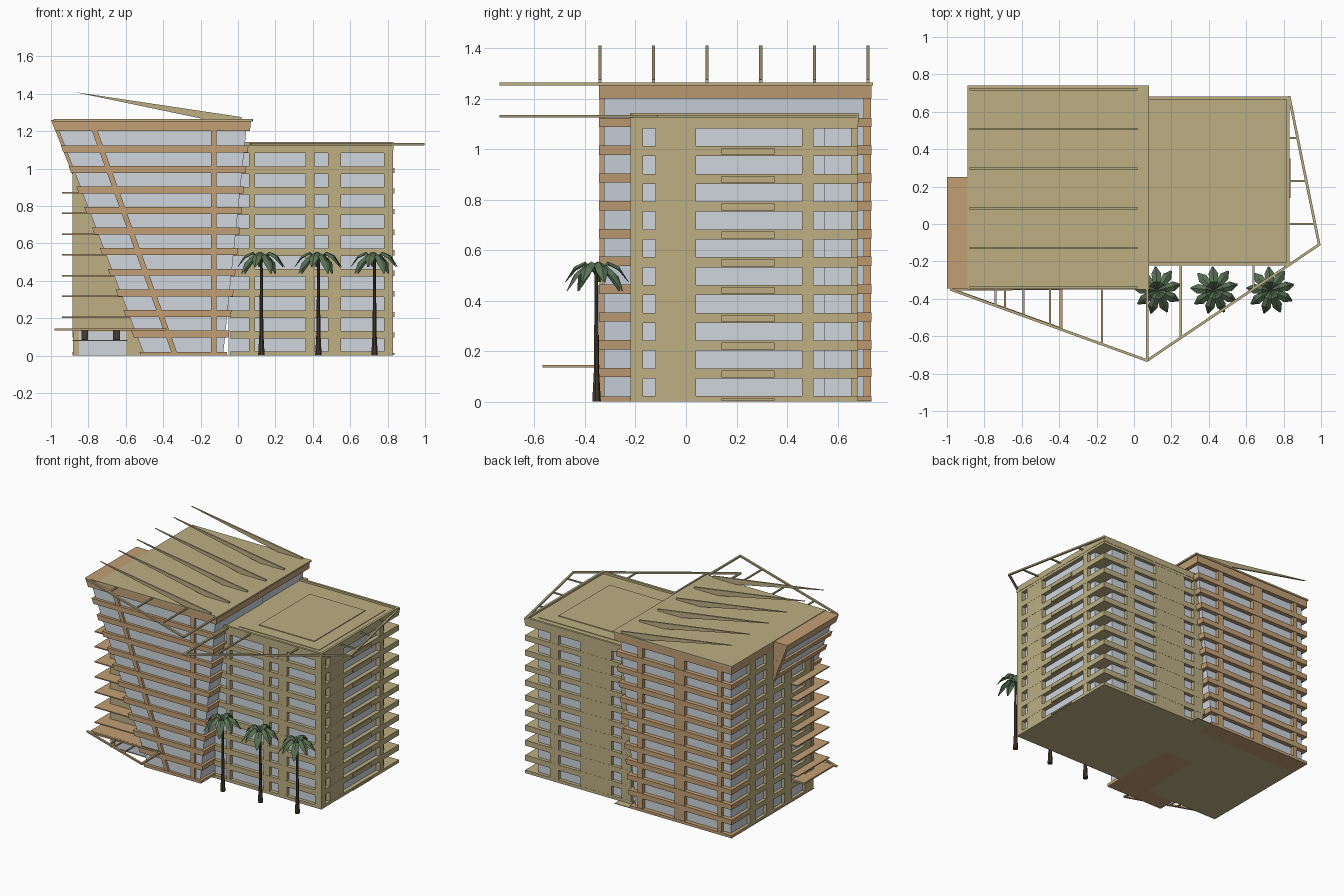
import bpy, bmesh, math
from mathutils import Vector, Matrix

if "Cube" in bpy.data.objects:
    bpy.data.objects.remove(bpy.data.objects["Cube"])

def mat(name, c):
    m = bpy.data.materials.new(name)
    m.diffuse_color = (*c, 1)
    m.use_nodes = True
    m.node_tree.nodes["Principled BSDF"].inputs["Base Color"].default_value = m.diffuse_color
    return m

OLIVE = mat("olive_render", (.51, .43, .23))
CLAY = mat("clay_band", (.54, .35, .18))
GLASS = mat("glass", (.62, .67, .73))
LEAF = mat("leaf", (.10, .17, .09))
DARK = mat("dark_wood", (.06, .045, .03))

class Part:
    """Collects boxes, prisms and beams into one named object."""
    def __init__(self, name, m):
        self.name, self.m, self.bm = name, m, bmesh.new()
    def prism(self, pts, y0, y1):
        a = [self.bm.verts.new((x, y0, z)) for x, z in pts]
        b = [self.bm.verts.new((x, y1, z)) for x, z in pts]
        n = len(pts)
        self.bm.faces.new(a)
        self.bm.faces.new(b[::-1])
        for i in range(n):
            self.bm.faces.new((a[i], b[i], b[(i + 1) % n], a[(i + 1) % n]))
    def box(self, x0, x1, y0, y1, z0, z1):
        self.prism([(x0, z0), (x1, z0), (x1, z1), (x0, z1)], y0, y1)
    def beam(self, p, q, w=.014):
        p, q = Vector(p), Vector(q)
        d = q - p
        M = Matrix.Translation((p + q) / 2) @ d.to_track_quat('X', 'Z').to_matrix().to_4x4()
        bmesh.ops.create_cube(self.bm, size=1, matrix=M @ Matrix.Diagonal((d.length + w * .6, w, w * .8, 1)))
    def done(self):
        bmesh.ops.recalc_face_normals(self.bm, faces=self.bm.faces)
        me = bpy.data.meshes.new(self.name)
        self.bm.to_mesh(me)
        self.bm.free()
        me.materials.append(self.m)
        ob = bpy.data.objects.new(self.name, me)
        bpy.context.collection.objects.link(ob)
        return ob

# leaning outlines of the left tower
xl = lambda z: -.52 - .48 * z / 1.26
xr = lambda z: -.06 + .13 * z / 1.26
def lean(z0, z1, ins=0):
    return [(xl(z0) + ins, z0), (xr(z0) - ins, z0), (xr(z1) - ins, z1), (xl(z1) + ins, z1)]
def upright(z0, z1, ins=0):
    return [(-.885 + ins, z0), (xr(z0) - ins, z0), (xr(z1) - ins, z1), (-.885 + ins, z1)]
bands = [(0, .02)] + [(.097 + .11 * k, .134 + .11 * k) for k in range(10)] + [(1.2, 1.26)]

# left tower glass
p = Part("left_tower_glass", GLASS)
p.prism(lean(.005, 1.25, .02), -.325, .23)
p.prism(upright(.005, 1.25, .025), -.2, .705)
p.done()

# clay floor bands and columns
p = Part("left_tower_bands", CLAY)
for z0, z1 in bands:
    p.prism(lean(z0, z1), -.345, .25)
    p.prism(upright(z0, z1), .6, .735)
p.prism(upright(1.2, 1.26), .2, .735)
p.box(-.145, -.115, -.342, -.3, 0, 1.2)
p.prism([(-.35, 0), (-.32, 0), (-.75, 1.2), (-.78, 1.2)], -.342, -.3)
p.prism([(-.88, .955), (-.88, 1.255), (-.997, 1.255)], .215, .249)
for x0, x1 in ((-.8, -.77), (-.5, -.42), (-.16, -.12)):
    p.box(x0, x1, .69, .732, 0, 1.2)
p.done()

# olive side wall of the left tower
p = Part("left_tower_side_wall", OLIVE)
p.box(-.885, -.55, -.22, -.19, .13, 1.2)
for y0, y1 in ((-.22, -.12), (.03, .12), (.24, .33), (.45, .52)):
    p.box(-.883, -.85, y0, y1, 0, 1.2)
for z0, z1 in bands:
    p.box(-.883, -.85, -.2, .6, z0, z1)
p.box(-.6, -.5, -.22, -.19, 0, .14)
p.box(-.885, .065, -.22, .735, 0, .004)
p.done()

# thin side balconies
p = Part("side_balconies", CLAY)
for k in range(7):
    z = .205 + .111 * k
    p.box(-.94, xl(z) + .03, -.32, -.2, z - .004, z + .004)
    p.box(-.94, -.87, -.22, .05, z - .004, z + .004)
p.done()

# entrance under the lean
p = Part("entrance_glass", GLASS)
p.box(-.88, -.6, -.215, -.19, 0, .13)
p.done()
p = Part("entrance_frames", DARK)
p.box(-.885, -.59, -.222, -.2, .078, .084)
for x in (-.82, -.65):
    p.box(x - .018, x + .018, -.25, -.2, .084, .134)
p.done()
p = Part("entrance_canopy", CLAY)
p.box(-.96, -.55, -.34, .0, .134, .146)
a, b = Vector((-.975, -.35, .14)), Vector((-.39, -.56, .14))
p.beam(a, b)
p.beam(b, (-.39, -.34, .14))
p.beam(a, (-.39, -.345, .14))
for x in (-.74, -.69, -.59):
    q = a.lerp(b, (x - a.x) / (b.x - a.x))
    p.beam(q, (x, -.34, .14), .01)
p.done()

# left roof with raking fins
p = Part("left_roof", OLIVE)
p.box(-.89, .08, -.35, .74, 1.252, 1.264)
p.done()
p = Part("roof_fins", OLIVE)
for i in range(6):
    y = -.34 + .212 * i
    p.prism([(-.88, 1.41), (-.17, 1.262), (.02, 1.262), (.02, 1.275)], y - .006, y + .006)
p.done()

# right tower glass, notched at the back corner
p = Part("right_tower_glass", GLASS)
p.box(-.05, .80, -.195, .55, .005, 1.12)
p.box(-.05, .74, .5, .655, .005, 1.12)
p.done()

# right tower floors and piers
p = Part("right_tower_walls", OLIVE)
for k in range(11):
    z0, z1 = (0, .022) if k == 0 else (.11 * k - .018, .11 * k + .022)
    p.box(-.04, .83, -.22, .68, z0, z1)
    if k < 10:
        p.box(.815, .838, .14, .35, z0 + .004, z1 - .008)
for x0, x1 in ((.06, .09), (.36, .41), (.48, .55), (.78, .83)):
    p.box(x0, x1, -.219, -.17, 0, 1.12)
for y0, y1 in ((-.22, -.17), (-.12, .04), (.46, .505)):
    p.box(.78, .829, y0, y1, 0, 1.12)
for x0, x1 in ((.56, .63), (.13, .38), (-.03, .05)):
    p.box(x0, x1, .63, .679, 0, 1.12)
p.done()

# right roof with parapet and nested steps
p = Part("right_roof", OLIVE)
p.box(.03, .832, -.222, .682, 1.1, 1.128)
for x0, x1, y0, y1 in ((.03, .832, -.222, -.205), (.03, .832, .665, .682), (.815, .832, -.21, .67)):
    p.box(x0, x1, y0, y1, 1.12, 1.142)
p.box(.12, .77, -.16, .61, 1.12, 1.132)
p.box(.22, .67, -.07, .52, 1.12, 1.137)
p.done()

# projecting open frames on both roofs
p = Part("left_roof_frame", OLIVE)
a, b = Vector((-.98, -.35, 1.258)), Vector((.07, -.73, 1.258))
p.beam(a, b)
p.beam(b, (.07, -.34, 1.258))
for x in (-.74, -.45, -.17):
    p.beam(a.lerp(b, (x - a.x) / (b.x - a.x)), (x, -.34, 1.258), .011)
p.done()
p = Part("right_roof_frame", OLIVE)
a, b, c = Vector((.07, -.73, 1.13)), Vector((.99, -.11, 1.13)), Vector((.83, .68, 1.13))
p.beam(a, b)
p.beam(b, c)
p.beam(a, (.07, -.21, 1.13))
for x in (.25, .64):
    p.beam(a.lerp(b, (x - a.x) / (b.x - a.x)), (x, -.21, 1.13), .011)
for y in (0, .23, .46):
    p.beam((.82, y, 1.13), b.lerp(c, (y - b.y) / (c.y - b.y)), .011)
p.done()

# palms: tapered trunk and drooping folded leaves
for i, px in enumerate((.125, .43, .73)):
    t = Part(f"palm_trunk_{i}", DARK)
    for z0, z1, r0, r1 in ((0, .12, .018, .011), (.12, .52, .011, .007)):
        bmesh.ops.create_cone(t.bm, cap_ends=True, segments=7, radius1=r0, radius2=r1, depth=z1 - z0,
                              matrix=Matrix.Translation((px, -.355, (z0 + z1) / 2)))
    t.done()
    lf = Part(f"palm_leaves_{i}", LEAF)
    for k in range(9):
        ang = k * math.tau / 9 + .25
        low = .025 if k % 2 else 0
        R = Matrix.Translation((px, -.355, 0)) @ Matrix.Rotation(ang, 4, 'Z')
        rows = []
        for r, z, w in ((.005, .515, .004), (.045, .555, .02), (.09, .535, .026), (.128, .475, .004)):
            z -= low * r / .09
            rows.append([lf.bm.verts.new(R @ Vector((r, s * w, z - abs(s) * w * .6))) for s in (-1, 0, 1)])
        for u, v in zip(rows, rows[1:]):
            for j in (0, 1):
                lf.bm.faces.new((u[j], v[j], v[j + 1], u[j + 1]))
    lf.done()
